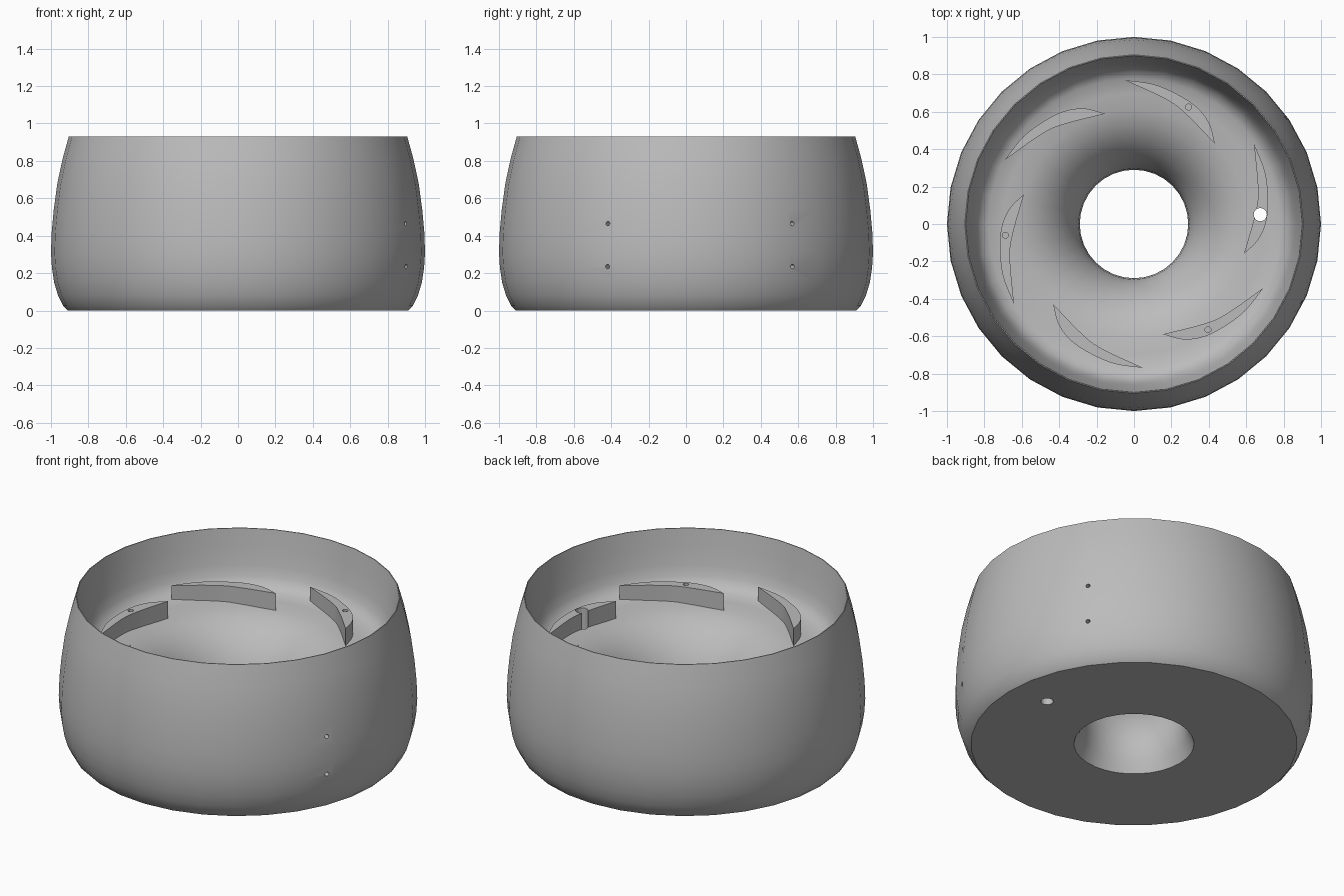
import bpy, bmesh, math
from mathutils import Matrix, Vector

cube = bpy.data.objects.get("Cube")
if cube:
    bpy.data.objects.remove(cube, do_unlink=True)

SIDES = 32
BLADE_TOP = 0.68

grey = bpy.data.materials.new("plain_grey")
grey.use_nodes = True
grey.diffuse_color = (0.5, 0.5, 0.5, 1)
grey.node_tree.nodes["Principled BSDF"].inputs["Base Color"].default_value = (0.5, 0.5, 0.5, 1)


def finish(bm, name):
    bmesh.ops.recalc_face_normals(bm, faces=bm.faces)
    mesh = bpy.data.meshes.new(name)
    bm.to_mesh(mesh)
    bm.free()
    mesh.materials.append(grey)
    obj = bpy.data.objects.new(name, mesh)
    bpy.context.collection.objects.link(obj)
    return obj


def lathe(profile, name):
    bm = bmesh.new()
    rings = []
    for i in range(SIDES):
        turn = Matrix.Rotation(math.tau * i / SIDES, 3, 'Z')
        rings.append([bm.verts.new(turn @ Vector((r, 0, z))) for r, z in profile])
    for i, ring in enumerate(rings):
        following = rings[(i + 1) % SIDES]
        for j in range(len(profile)):
            k = (j + 1) % len(profile)
            bm.faces.new((ring[j], following[j], following[k], ring[k]))
    return finish(bm, name)


def curve_through(points, steps=8):
    """Smooth curve through a few plan points (Catmull-Rom)."""
    p = [Vector(q) for q in points]
    p = [2 * p[0] - p[1]] + p + [2 * p[-1] - p[-2]]
    out = []
    for a, b, c, d in zip(p, p[1:], p[2:], p[3:]):
        for s in range(steps):
            t = s / steps
            out.append(0.5 * (2 * b + (c - a) * t + (2 * a - 5 * b + 4 * c - d) * t ** 2
                              + (3 * b - a - 3 * c + d) * t ** 3))
    return out + [p[-2]]


def add_cylinder(bm, radius, matrix, depth):
    bmesh.ops.create_cone(bm, cap_ends=True, segments=24, radius1=radius,
                          radius2=radius, depth=depth, matrix=matrix)


# Ring body: barrel outside, thin rim, dished floor, flared throat
outer = [(0.91, 0), (0.935, 0.025), (0.962, 0.08), (0.983, 0.15), (0.995, 0.23), (1, 0.31),
         (0.996, 0.42), (0.985, 0.54), (0.966, 0.68), (0.938, 0.81), (0.905, 0.93)]
inner = [(0.9, 0.93), (0.882, 0.82), (0.862, 0.72), (0.845, 0.66), (0.82, 0.62), (0.78, 0.595),
         (0.7, 0.585), (0.61, 0.575), (0.53, 0.55), (0.45, 0.5), (0.38, 0.425),
         (0.325, 0.33), (0.297, 0.24), (0.29, 0.16), (0.302, 0.08), (0.335, 0)]
body = lathe(outer + inner, "ring_body")

# Six crescent blades on the floor
inside = curve_through([(0.642, 0.428), (0.663, 0.18), (0.647, 0.05), (0.588, -0.16)])
outside = curve_through([(0.588, -0.16), (0.663, -0.085), (0.706, 0.01), (0.717, 0.13),
                         (0.7, 0.28), (0.642, 0.428)], 6)
outline = inside + outside[1:-1]
bm = bmesh.new()
for i in range(6):
    turn = Matrix.Rotation(math.tau * i / 6, 3, 'Z')
    base = bm.faces.new([bm.verts.new(turn @ Vector((p.x, p.y, 0.5))) for p in outline])
    top = bmesh.ops.extrude_face_region(bm, geom=[base])["geom"]
    bmesh.ops.translate(bm, vec=(0, 0, BLADE_TOP - 0.5),
                        verts=[v for v in top if isinstance(v, bmesh.types.BMVert)])
blades = finish(bm, "crescent_blades")

# Drilled holes: one through hole, three blind blade holes, two pairs in the side
bm = bmesh.new()
add_cylinder(bm, 0.035, Matrix.Translation((0.675, 0.05, 0.4)), 1.2)
for angle in (65, 185, 305):
    place = Matrix.Rotation(math.radians(angle), 4, 'Z') @ Matrix.Translation((0.69, 0, BLADE_TOP))
    add_cylinder(bm, 0.016, place, 0.14)
for angle in (-25, 35):
    for z in (0.235, 0.465):
        place = (Matrix.Rotation(math.radians(angle), 4, 'Z') @ Matrix.Translation((0.99, 0, z))
                 @ Matrix.Rotation(math.pi / 2, 4, 'Y'))
        add_cylinder(bm, 0.012, place, 0.2)
drills = finish(bm, "hole_cutter")
drills.hide_render = True

for obj in (body, blades):
    cut = obj.modifiers.new("holes", 'BOOLEAN')
    cut.operation = 'DIFFERENCE'
    cut.solver = 'EXACT'
    cut.object = drills
    bpy.ops.object.select_all(action='DESELECT')
    obj.select_set(True)
    bpy.context.view_layer.objects.active = obj
    bpy.ops.object.modifier_apply(modifier=cut.name)
    bpy.ops.object.shade_smooth_by_angle(angle=math.radians(30))
bpy.data.objects.remove(drills, do_unlink=True)
